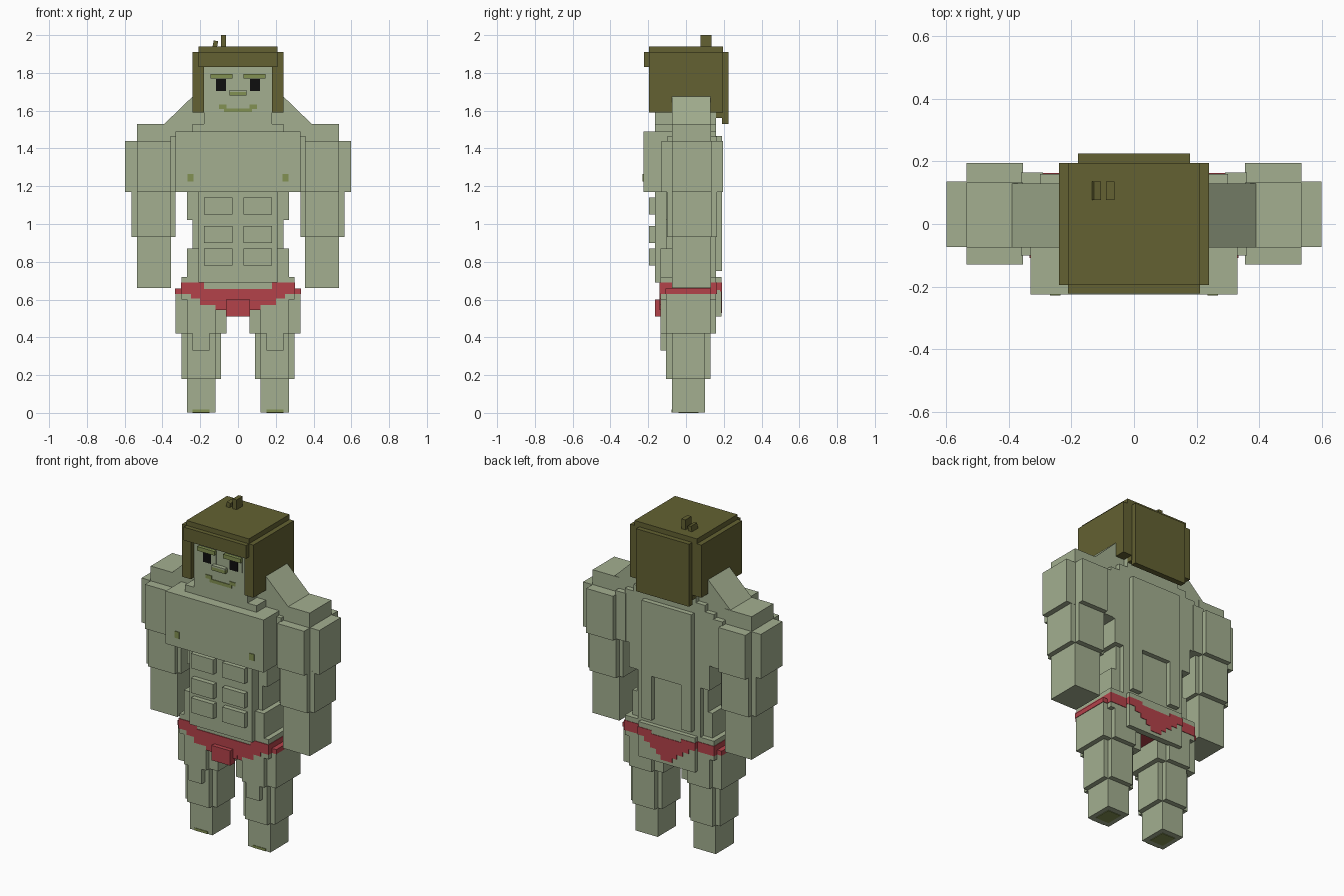
import bpy
import bmesh
from mathutils import Matrix

cube = bpy.data.objects.get("Cube")
if cube:
    bpy.data.objects.remove(cube, do_unlink=True)


def material(name, *rgb):
    color = [(c / 255 / 12.92 if c < 11 else ((c / 255 + 0.055) / 1.055) ** 2.4) for c in rgb] + [1]
    mat = bpy.data.materials.new(name)
    mat.use_nodes = True
    mat.diffuse_color = color
    mat.node_tree.nodes["Principled BSDF"].inputs["Base Color"].default_value = color
    return mat


SKIN = material("skin", 163, 175, 144)
HAIR = material("hair brown", 99, 97, 50)
RED = material("briefs red", 180, 66, 74)
GREEN = material("detail green", 130, 145, 82)
BLACK = material("pupil black", 14, 14, 14)


def finish(name, bm, mat):
    bmesh.ops.recalc_face_normals(bm, faces=bm.faces)
    mesh = bpy.data.meshes.new(name)
    bm.to_mesh(mesh)
    bm.free()
    mesh.materials.append(mat)
    obj = bpy.data.objects.new(name, mesh)
    bpy.context.collection.objects.link(obj)
    return obj


def box(name, x, y, z, mat=SKIN, tilt=0):
    """Box from (low, high) ranges; tilt leans it about its own y axis."""
    bm = bmesh.new()
    bmesh.ops.create_cube(bm, size=1)
    size = [r[1] - r[0] for r in (x, y, z)]
    mid = [(r[1] + r[0]) / 2 for r in (x, y, z)]
    bm.transform(Matrix.Translation(mid) @ Matrix.Rotation(tilt, 4, "Y") @ Matrix.Diagonal((*size, 1)))
    return finish(name, bm, mat)


def mid_box(name, half, y, z, mat=SKIN):
    return box(name, (-half, half), y, z, mat)


def pair(name, x, y, z, mat=SKIN):
    """The same box on both sides of the body."""
    box("left_" + name, x, y, z, mat)
    box("right_" + name, (-x[1], -x[0]), y, z, mat)


def prism(name, outline, y, mat=SKIN):
    """Outline in x and z, extruded along y."""
    bm = bmesh.new()
    face = bm.faces.new([bm.verts.new((px, y[0], pz)) for px, pz in outline])
    ext = bmesh.ops.extrude_face_region(bm, geom=[face])
    verts = [v for v in ext["geom"] if isinstance(v, bmesh.types.BMVert)]
    bmesh.ops.translate(bm, vec=(0, y[1] - y[0], 0), verts=verts)
    return finish(name, bm, mat)


# Head and neck
mid_box("head", 0.18, (-0.165, 0.16), (1.53, 1.9))
mid_box("neck", 0.24, (-0.165, 0.16), (1.45, 1.53))

# Face
pair("eyebrow", (0.03, 0.145), (-0.185, -0.16), (1.77, 1.795), GREEN)
pair("eye", (0.03, 0.145), (-0.168, -0.16), (1.705, 1.77))
pair("pupil", (0.063, 0.116), (-0.171, -0.163), (1.705, 1.768), BLACK)
mid_box("nose", 0.045, (-0.19, -0.16), (1.7, 1.71))
mid_box("nose_tip", 0.045, (-0.19, -0.16), (1.68, 1.7), GREEN)
mid_box("mouth", 0.075, (-0.169, -0.163), (1.592, 1.612), GREEN)
pair("mouth_corner", (0.06, 0.1), (-0.169, -0.163), (1.61, 1.632), GREEN)

# Hair
pair("hair_side", (0.18, 0.24), (-0.195, 0.195), (1.59, 1.91), HAIR)
mid_box("hair_top", 0.21, (-0.195, 0.195), (1.86, 1.94), HAIR)
mid_box("hair_fringe", 0.21, (-0.222, -0.16), (1.83, 1.91), HAIR)
mid_box("hair_back", 0.18, (0.155, 0.195), (1.56, 1.91), HAIR)
mid_box("hair_back_plate", 0.178, (0.19, 0.225), (1.53, 1.91), HAIR)
box("hair_tuft_tall", (-0.09, -0.063), (0.077, 0.135), (1.93, 2.0), HAIR)
box("hair_tuft_short", (-0.132, -0.108), (0.077, 0.135), (1.935, 1.97), HAIR, 0.2)

# Torso
mid_box("chest", 0.33, (-0.225, 0.0), (1.17, 1.49))
mid_box("upper_back", 0.3, (-0.1, 0.16), (1.17, 1.49))
mid_box("belly", 0.21, (-0.165, 0.16), (0.69, 1.18))
pair("lat", (0.2, 0.27), (-0.105, 0.16), (1.02, 1.18))
pair("waist", (0.2, 0.24), (-0.105, 0.13), (0.72, 1.03))
pair("oblique", (0.2, 0.27), (-0.135, 0.13), (0.72, 0.87))
for row, low in enumerate((0.78, 0.9, 1.05)):
    pair(f"ab_{row}", (0.03, 0.18), (-0.195, -0.16), (low, low + 0.09))
pair("nipple", (0.235, 0.268), (-0.229, -0.223), (1.225, 1.265), GREEN)
mid_box("back_plate", 0.168, (0.15, 0.19), (1.02, 1.465))
pair("back_column", (0.1, 0.168), (0.15, 0.19), (0.75, 1.03))

# Sloped shoulder muscles
for side, sign in (("left", 1), ("right", -1)):
    slope = ((0.235, 1.68), (0.395, 1.525), (0.395, 1.35), (0.15, 1.35), (0.15, 1.6))
    prism(side + "_shoulder_slope", [(sign * px, pz) for px, pz in slope], (-0.075, 0.13))

# Arms
pair("arm", (0.355, 0.535), (-0.075, 0.133), (0.66, 1.53))
pair("biceps", (0.355, 0.535), (-0.13, 0.195), (1.17, 1.44))
pair("upper_arm", (0.33, 0.598), (-0.073, 0.135), (1.17, 1.44))
pair("armpit", (0.29, 0.36), (-0.1, 0.165), (1.17, 1.463))
pair("elbow_front", (0.355, 0.535), (-0.1, 0.165), (0.93, 1.18))
pair("elbow_side", (0.33, 0.565), (-0.074, 0.134), (0.93, 1.18))

# Pelvis and briefs
mid_box("pelvis", 0.3, (-0.135, 0.16), (0.6, 0.72))
mid_box("crotch", 0.12, (-0.135, 0.16), (0.545, 0.62), RED)
mid_box("buttocks", 0.19, (0.15, 0.187), (0.51, 0.72))
mid_box("briefs_band", 0.303, (-0.139, 0.163), (0.63, 0.657), RED)
pair("briefs_hip", (0.18, 0.303), (-0.139, 0.163), (0.65, 0.69), RED)
pair("briefs_leg_band", (0.26, 0.333), (-0.108, 0.133), (0.63, 0.658), RED)
for row, (half, low, high) in enumerate(((0.25, 0.605, 0.63), (0.2, 0.57, 0.605), (0.09, 0.545, 0.57))):
    mid_box(f"briefs_front_{row}", half, (-0.139, -0.13), (low, high), RED)
mid_box("briefs_pouch", 0.063, (-0.165, -0.12), (0.51, 0.6), RED)
for row, half in enumerate((0.04, 0.07, 0.11, 0.15, 0.192)):
    low = 0.53 + row * 0.028
    mid_box(f"briefs_back_{row}", half, (0.181, 0.19), (low, low + 0.028), RED)
pair("briefs_back_hip", (0.1, 0.192), (0.155, 0.19), (0.65, 0.69), RED)

# Legs
pair("thigh", (0.12, 0.27), (-0.135, 0.16), (0.42, 0.64))
pair("thigh_side", (0.06, 0.33), (-0.105, 0.13), (0.42, 0.655))
pair("calf", (0.12, 0.27), (-0.105, 0.13), (0.18, 0.43))
pair("calf_side", (0.09, 0.3), (-0.075, 0.1), (0.18, 0.43))
pair("knee", (0.15, 0.24), (-0.135, -0.1), (0.33, 0.43))
pair("foot", (0.12, 0.27), (-0.074, 0.1), (0.003, 0.19))
pair("toes", (0.15, 0.24), (-0.077, -0.07), (0.003, 0.018), GREEN)
pair("sole", (0.15, 0.24), (-0.04, 0.065), (0, 0.006), GREEN)
